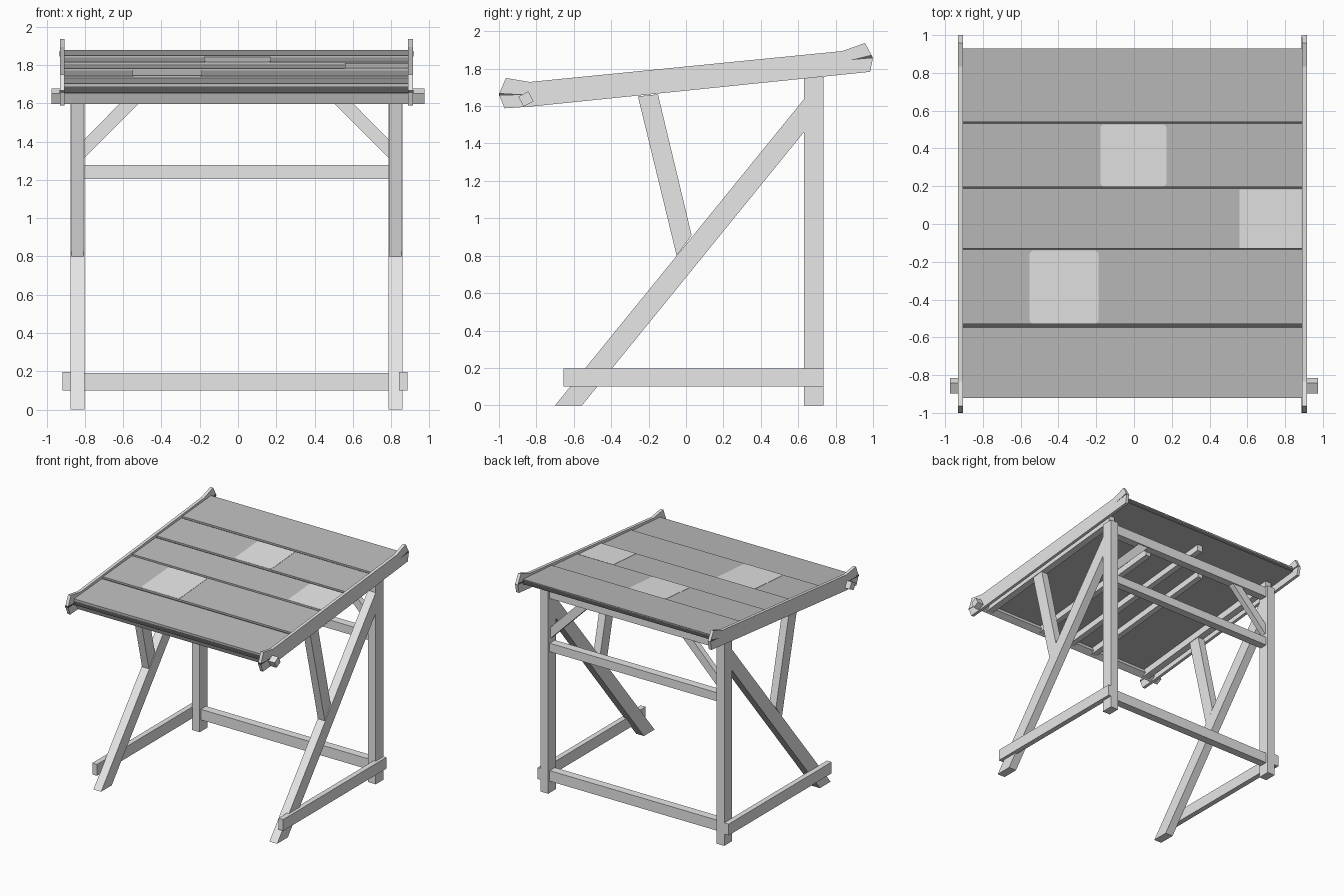
import bpy, bmesh, math
from mathutils import Vector

if "Cube" in bpy.data.objects:
    bpy.data.objects.remove(bpy.data.objects["Cube"])

CX = -0.008      # symmetry plane of the frame


def material(name, v):
    m = bpy.data.materials.new(name)
    m.diffuse_color = (v, v, v, 1)
    m.use_nodes = True
    m.node_tree.nodes["Principled BSDF"].inputs["Base Color"].default_value = m.diffuse_color
    return m


WOOD = material("pale wood", 0.8)
ROOF = material("grey roof board", 0.51)
DARK = material("dark board edge", 0.1)


def prism(name, pts, a, b, mat, axis="x"):
    """Extrude a 2D profile from a to b along x (pts are y,z), y (x,z) or z (x,y)."""
    put = {"x": lambda p, t: (t, p[0], p[1]),
           "y": lambda p, t: (p[0], t, p[1]),
           "z": lambda p, t: (p[0], p[1], t)}[axis]
    bm = bmesh.new()
    f = bm.faces.new([bm.verts.new(put(p, a)) for p in pts])
    new = bmesh.ops.extrude_face_region(bm, geom=[f])["geom"]
    d = Vector(put((0, 0), b - a))
    bmesh.ops.translate(bm, vec=d, verts=[g for g in new if isinstance(g, bmesh.types.BMVert)])
    bmesh.ops.recalc_face_normals(bm, faces=bm.faces)
    me = bpy.data.meshes.new(name)
    bm.to_mesh(me)
    bm.free()
    me.materials.append(mat)
    ob = bpy.data.objects.new(name, me)
    bpy.context.collection.objects.link(ob)
    return ob


def box(name, x, y, z, mat=WOOD):
    return prism(name, [(y[0], z[0]), (y[1], z[0]), (y[1], z[1]), (y[0], z[1])], x[0], x[1], mat)


def sloped(name, x, y, lo, hi, mat):
    """Board parallel to the roof; lo and hi are heights at y = 0."""
    return prism(name, [(y[0], lo + .1 * y[0]), (y[1], lo + .1 * y[1]),
                        (y[1], hi + .1 * y[1]), (y[0], hi + .1 * y[0])], x[0], x[1], mat)


def darken(ob, rule):
    """Give the dark material to the faces whose normal fits the rule."""
    ob.data.materials.append(DARK)
    for p in ob.data.polygons:
        p.material_index = int(rule(p.normal))


BARGE = [(-1, 1.663), (-.963, 1.75), (-.835, 1.729), (.835, 1.894), (.957, 1.937),
         (1, 1.858), (.984, 1.783), (-.835, 1.597), (-.97, 1.588)]

for side, s in (("left", -1), ("right", 1)):
    def X(a, b, c=CX):
        return (c + s * a, c + s * b)
    # upright, leaning strut and short roof brace
    box(side + "_back_post", X(.795, .868), (.63, .735), (0, 1.755))
    prism(side + "_strut", [(-.70, 0), (-.556, 0), (.635, 1.466), (.635, 1.642)], *X(.795, .868), WOOD)
    prism(side + "_roof_brace", [(-.257, 1.652), (-.15, 1.663), (.03, .91), (-.05, .80)],
          *X(.798, .863), WOOD)
    # foot rail
    box(side + "_foot_rail", X(.857, .902, -.016), (-.655, .735), (.10, .197))
    # corner brace of the back frame
    prism(side + "_corner_brace",
          [(CX + s * x, z) for x, z in ((.80, 1.31), (.80, 1.405), (.52, 1.69), (.42, 1.69))],
          .655, .705, WOOD, "y")
    # roof edge board with dark end splits
    prism(side + "_edge_board", BARGE, *X(.897, .923), WOOD)
    prism(side + "_front_split", [(-1, 1.670), (-.84, 1.661), (-1, 1.655)], *X(.896, .924), DARK)
    prism(side + "_back_split", [(.875, 1.845), (.99, 1.874), (.997, 1.856)], *X(.896, .924), DARK)
    # rafters under the roof
    sloped(side + "_outer_rafter", X(.80, .86), (-.85, .70), 1.685, 1.745, WOOD)
    sloped(side + "_inner_rafter", X(.25, .30), (-.85, .50), 1.69, 1.745, WOOD)
sloped("middle_rafter", (CX - .055, CX - .005), (-.85, .79), 1.69, 1.745, WOOD)

# back frame cross beams
for name, z in (("lower", (.10, .19)), ("middle", (1.205, 1.278)), ("top", (1.66, 1.745))):
    box(name + "_back_beam", (CX - .80, CX + .80), (.645, .715), z)

# turned square beam under the front edge
r = .0425
prism("front_beam", [(-.856 + r * math.cos(math.radians(72 + 90 * k)),
                      1.638 + r * math.sin(math.radians(72 + 90 * k))) for k in range(4)],
      -.975, .973, WOOD)

# roof: sheet with grey underside, dark top and edges seen through the gaps
RX = (CX - .897, CX + .897)
sheet = sloped("roof_underside", RX, (-.92, .93), 1.745, 1.781, ROOF)
darken(sheet, lambda n: n.z > -.5)

# five boards, each a little flatter than the roof so that they step
BOARDS = [(-.92, -.550), (-.530, -.138), (-.129, .184), (.196, .530), (.541, .93)]


def board_z(i, y):
    mid = sum(BOARDS[i]) / 2
    return 1.791 + .1 * mid + .075 * (y - mid)


for i, (y0, y1) in enumerate(BOARDS):
    prism("roof_board_%d" % (i + 1),
          [(y0, 1.775 + .1 * y0), (y1, 1.775 + .1 * y1), (y1, board_z(i, y1)), (y0, board_z(i, y0))],
          *RX, ROOF)


# pale patches, thin plates with softened corners lying on the boards
def patch(name, i, x, y, rad):
    pts = []
    for k, (cx, cy) in enumerate([(x[1] - rad, y[1] - rad), (x[0] + rad, y[1] - rad),
                                  (x[0] + rad, y[0] + rad), (x[1] - rad, y[0] + rad)]):
        for j in range(4):
            a = math.radians(90 * k + 30 * j)
            pts.append((cx + rad * math.cos(a), cy + rad * math.sin(a)))
    ob = prism(name, pts, -.002, .002, WOOD, "z")
    for v in ob.data.vertices:
        v.co.z += board_z(i, v.co.y)


patch("middle_patch", 3, (-.178, .172), (.198, .528), .02)
patch("right_patch", 2, (.558, .888), (-.127, .182), .004)
patch("left_patch", 1, (-.552, -.188), (-.528, -.140), .02)
